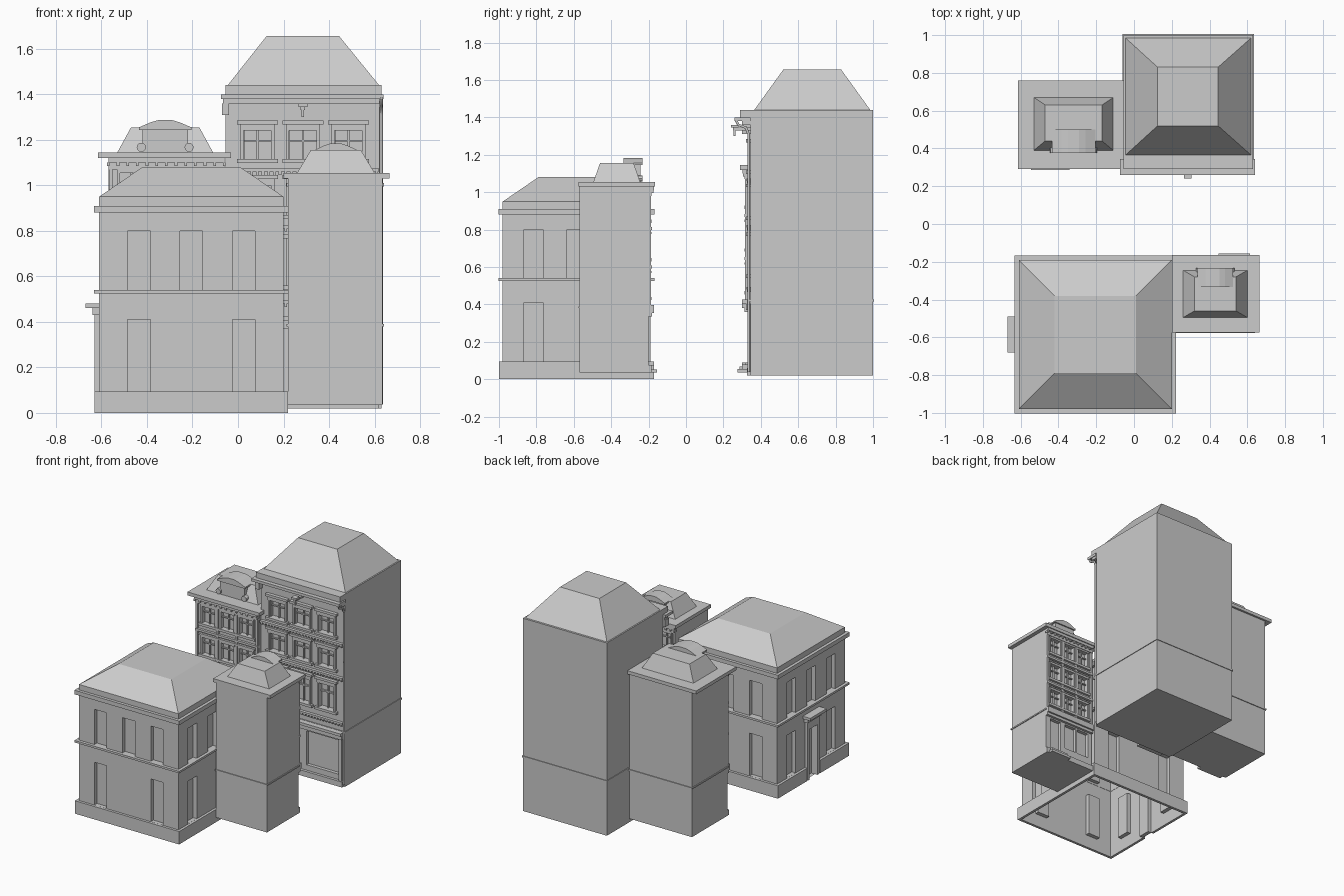
import bpy, bmesh, math
from mathutils import Vector

cube = bpy.data.objects.get("Cube")
if cube:
    bpy.data.objects.remove(cube, do_unlink=True)

stone = bpy.data.materials.new("pale_grey_stone")
stone.use_nodes = True
GREY = (0.6, 0.6, 0.6, 1)
stone.diffuse_color = GREY
stone.node_tree.nodes["Principled BSDF"].inputs["Base Color"].default_value = GREY


def finish(name, bm):
    me = bpy.data.meshes.new(name)
    bm.to_mesh(me)
    bm.free()
    ob = bpy.data.objects.new(name, me)
    bpy.context.collection.objects.link(ob)
    me.materials.append(stone)
    return ob


def solid(bm, lo, hi, z0, z1, bottom=True):
    """Frustum between two (x0, x1, y0, y1) rectangles."""
    rows = []
    for (x0, x1, y0, y1), z in ((lo, z0), (hi, z1)):
        rows.append([bm.verts.new((x, y, z)) for x, y in ((x0, y0), (x1, y0), (x1, y1), (x0, y1))])
    a, b = rows
    for i in range(4):
        j = (i + 1) % 4
        bm.faces.new((a[i], a[j], b[j], b[i]))
    bm.faces.new(b)
    if bottom:
        bm.faces.new(a[::-1])


def boxes(name, items):
    """Joined boxes, each (x0, x1, y0, y1, z0, z1)."""
    bm = bmesh.new()
    for b in items:
        r = (min(b[:2]), max(b[:2]), min(b[2:4]), max(b[2:4]))
        solid(bm, r, r, b[4], b[5])
    return finish(name, bm)


def frustum(name, lo, hi, z0, z1, bottom=True):
    bm = bmesh.new()
    solid(bm, lo, hi, z0, z1, bottom)
    return finish(name, bm)


def ring(r, t, z0, z1):
    """Four boxes of thickness t running round a rectangle."""
    x0, x1, y0, y1 = r
    return [(x0, x1, y0, y0 + t, z0, z1), (x0, x1, y1 - t, y1, z0, z1),
            (x0, x0 + t, y0 + t, y1 - t, z0, z1), (x1 - t, x1, y0 + t, y1 - t, z0, z1)]


def grow(r, d):
    return (r[0] - d, r[1] + d, r[2] - d, r[3] + d)


def shell(name, r, z0, z1, openings, depth, floor=True):
    """Four walls; openings[side] lists (u0, u1, z0, z1) recesses."""
    x0, x1, y0, y1 = r
    cx, cy = (x0 + x1) / 2, (y0 + y1) / 2
    bm = bmesh.new()
    for side in range(4):
        ang = side * math.pi / 2
        d = Vector((round(math.cos(ang)), round(math.sin(ang)), 0))
        n = Vector((d.y, -d.x, 0))
        half, out = ((x1 - x0) / 2, (y1 - y0) / 2)[::1 if side % 2 == 0 else -1]
        holes = openings.get(side, [])
        us = sorted({-half, half} | {v for h in holes for v in h[:2]})
        zs = sorted({z0, z1} | {v for h in holes for v in h[2:]})
        base = Vector((cx, cy, 0)) + n * out
        grid = [[bm.verts.new(base + d * u + Vector((0, 0, z))) for u in us] for z in zs]
        recess = {}
        for j in range(len(zs) - 1):
            for i in range(len(us) - 1):
                f = bm.faces.new((grid[j][i], grid[j][i + 1], grid[j + 1][i + 1], grid[j + 1][i]))
                u, z = (us[i] + us[i + 1]) / 2, (zs[j] + zs[j + 1]) / 2
                for k, h in enumerate(holes):
                    if h[0] < u < h[1] and h[2] < z < h[3]:
                        recess.setdefault(k, []).append(f)
        for group in recess.values():
            faces = bmesh.ops.dissolve_faces(bm, faces=group)["region"] if len(group) > 1 else group
            new = bmesh.ops.extrude_discrete_faces(bm, faces=faces)["faces"]
            bmesh.ops.translate(bm, vec=-n * depth, verts=[v for f in new for v in f.verts])
    if floor:
        bm.faces.new([bm.verts.new((x, y, z0)) for x, y in ((x0, y0), (x0, y1), (x1, y1), (x1, y0))])
    return finish(name, bm)


def facade(cx, fy, s):
    """Box maker in facade space: u across, v outwards; s=-1 faces backwards."""
    return lambda u0, u1, v0, v1, z0, z1: (cx + s * u0, cx + s * u1, fy - s * v0, fy - s * v1, z0, z1)


def window_trim(at, u, w, z0, z1, hood, v):
    """Jambs, sill, stepped hood and glazing bars of one window."""
    j = w * 0.25
    return [at(u - w - j, u - w, 0, v * .5, z0, z1), at(u + w, u + w + j, 0, v * .5, z0, z1),
            at(u - w - 2 * j, u + w + 2 * j, 0, v, z0 - .018, z0),
            at(u - w - j, u + w + j, 0, v * .7, z1, z1 + hood * .6),
            at(u - w - 2 * j, u + w + 2 * j, 0, v, z1 + hood * .6, z1 + hood),
            at(u - .004, u + .004, -.02, -.008, z0, z1),
            at(u - w, u + w, -.02, -.008, z0 + (z1 - z0) * .62, z0 + (z1 - z0) * .68)]


# Low detached house: hollow walls, open underneath
house = (-.61, .2, -.98, -.19)
upper = [(u - .05, u + .05, .54, .8) for u in (-.23, 0, .23)]
lower = [(u - .05, u + .05, .095, .41) for u in (-.23, .23)]
door = [(-.045, .045, 0, .37)]
shell("house_walls", house, 0, .95,
      {0: upper + lower, 1: upper + lower, 2: upper + lower, 3: upper + lower + door}, .03, False)
plinth = ring(grow(house, .02), .019, 0, .095)
px0, px1, py0, py1, pz0, pz1 = plinth.pop(2)
plinth += [(px0, px1, py0, -.66, pz0, pz1), (px0, px1, -.51, py1, pz0, pz1)]
boxes("house_plinth", plinth)
boxes("house_cornices", ring(grow(house, .022), .024, .525, .54) + ring(grow(house, .022), .024, .88, .91))
frustum("house_roof", house, (-.42, .01, -.79, -.38), .95, 1.08, False)
boxes("house_door_surround", [(-.63, -.61, -.655, -.63, 0, .43), (-.63, -.61, -.54, -.515, 0, .43),
                              (-.63, -.61, -.63, -.54, .37, .43), (-.64, -.61, -.665, -.505, .43, .46),
                              (-.67, -.61, -.68, -.49, .46, .48)])


# Narrow row houses with mansard roof and arched dormer
def row_house(tag, wall, slab, roof, roof_top, z0, band, top, rise, s):
    cx, half = (wall[0] + wall[1]) / 2, (wall[1] - wall[0]) / 2
    fy = wall[2] if s > 0 else wall[3]
    at, side = facade(cx, fy, s), 0 if s > 0 else 2
    h, w = (top - .05 - band) / 3, half * .2
    cols = [-half * .6, 0, half * .6]
    wins = [(u, band + h * (i + .27), band + h * (i + .82)) for u in cols for i in range(3)]
    shop = [(-half * .15, half * .85, z0 + .1, band - .06), (-half * .8, -half * .35, z0 + .04, band - .06)]
    shell(tag + "_walls", wall, z0, top, {side: [(u - w, u + w, a, b) for u, a, b in wins] + shop}, .025)
    trim = []
    for u, a, b in wins:
        trim += window_trim(at, u, w, a, b, h * .12, .016)
    boxes(tag + "_window_trim", trim)
    # Pilasters, string courses and shopfront
    bits = [at(u - .008, u + .008, 0, .014, band, top - .06) for u in (-half * .96, -half * .3, half * .3, half * .96)]
    bits += [at(-half, half, 0, .018, band + h * i, band + h * i + .016) for i in (1, 2, 3)]
    bits += [at(-half, half, 0, .03, band - .03, band + .012), at(-half, half, 0, .018, band - .05, band - .03),
             at(half * .3, half * .36, -.02, .0, z0 + .1, band - .06),
             at(-half, half, 0, .015, z0, z0 + .04),
             at(-half * .9, -half * .1, 0, .045, z0, z0 + .018), at(-half * .85, -half * .15, 0, .03, z0 + .018, z0 + .04)]
    boxes(tag + "_facade_mouldings", bits)
    boxes(tag + "_side_band", ring(grow(wall, .006), .008, band - .005, band + .005))
    boxes(tag + "_cornice", [slab + (top - .025, top), at(-half, half, 0, .028, top - .045, top - .025),
                             at(-half, half, 0, .016, top - .075, top - .045)]
          + [at(u - .006, u + .006, 0, .026, top - .06, top - .045) for u in (half * (i / 6 - 1) for i in range(13))])
    frustum(tag + "_mansard_roof", roof, roof_top, top, top + rise)
    # Dormer: arched profile pushed back into the roof, with side scrolls
    rx, k = (roof[0] + roof[1]) / 2, (roof[1] - roof[0]) / .42
    front = roof[2] if s > 0 else roof[3]
    bm = bmesh.new()
    for wide, v0, v1, low in ((.1, .002, -.11, 0), (.115, .014, -.11, rise * .9)):
        outline = [(-wide, low), (wide, low), (wide, rise * 1.0), (wide * .55, rise * 1.2), (wide * .25, rise * 1.29),
                   (-wide * .25, rise * 1.29), (-wide * .55, rise * 1.2), (-wide, rise * 1.0)]
        loops = [[bm.verts.new((rx + u * k, front - s * v * k, top + z)) for u, z in outline] for v in (v0, v1)]
        bm.faces.new(loops[0])
        bm.faces.new(loops[1][::-1])
        for i in range(8):
            j = (i + 1) % 8
            bm.faces.new((loops[0][j], loops[0][i], loops[1][i], loops[1][j]))
    bmesh.ops.recalc_face_normals(bm, faces=bm.faces)
    finish(tag + "_dormer", bm)
    for m in (-1, 1):
        bpy.ops.mesh.primitive_cylinder_add(vertices=12, radius=.02 * k, depth=.03 * k, rotation=(math.pi / 2, 0, 0),
                                            location=(rx + m * .105 * k, front, top + .022 * k))
        bpy.context.object.name = tag + "_dormer_scroll"
        bpy.context.object.data.materials.append(stone)
        bpy.ops.object.shade_smooth_by_angle()


row_house("rear_row_house", (-.57, -.06, .33, .745), (-.615, -.03, .29, .76), (-.53, -.11, .39, .67),
          (-.47, -.17, .44, .63), .05, .41, 1.145, .11, 1)
row_house("front_row_house", (.22, .635, -.57, -.2), (.2, .665, -.575, -.165), (.26, .6, -.495, -.245),
          (.32, .54, -.46, -.28), .035, .385, 1.055, .1, -1)

# Tall town house
tall = (-.055, .63, .345, 1)
T = facade(.285, .345, 1)
rows = ((1.115, 1.24), (.87, 1.0), (.56, .74))
wins = [(u, a, b) for u in (-.2, 0, .2) for a, b in rows]
shell("town_house_walls", tall, .02, 1.44,
      {0: [(u - .06, u + .06, a, b) for u, a, b in wins] + [(.03, .29, .1, .35), (-.27, -.1, .05, .35)]}, .025)
trim = []
for u, a, b in wins:
    trim += window_trim(T, u, .06, a, b, .045, .025)
boxes("town_house_window_trim", trim)
courses = [T(-.335, .335, 0, .022, z, z + .014) for z in (1.06, .81, .48)]
courses += [T(u - .006, u + .006, 0, .018, z - .014, z) for z in (1.06, .81, .48)
            for u in (i / 40 - .325 for i in range(27))]
courses += [T(-.34, .34, 0, .045, .405, .425), T(-.335, .335, 0, .025, .37, .405),
            T(-.335, .335, 0, .02, .02, .06), T(-.29, -.08, 0, .07, .035, .055), T(-.28, -.09, 0, .045, .055, .08)]
courses += [T(u - .012, u + .012, 0, .016, .06, .37) for u in (-.315, -.04, .315)]
boxes("town_house_mouldings", courses)
boxes("town_house_side_band", ring(grow(tall, .005), .008, .415, .427))
boxes("town_house_cornice", [(-.055, .63, .29, 1, 1.4, 1.44), (-.075, .64, .26, .345, 1.38, 1.4),
                             (-.065, .635, .3, .345, 1.36, 1.38), (-.07, -.04, .3, .345, 1.31, 1.36)])
frustum("town_house_roof", (-.045, .62, .365, .985), (.125, .445, .52, .83), 1.44, 1.655)

# Hanging bracket at the middle of the cornice
boxes("cornice_bracket", [(.265, .305, .24, .28, 1.345, 1.36), (.275, .295, .25, .345, 1.33, 1.345),
                          (.28, .29, .255, .265, 1.3, 1.33)])

# Downpipe on the front corner
cu = bpy.data.curves.new("downpipe", "CURVE")
cu.dimensions = "3D"
cu.bevel_depth, cu.bevel_resolution = .008, 1
path = [(.63, .335, .04), (.63, .335, 1.31), (.63, .32, 1.345), (.63, .28, 1.36), (.63, .265, 1.39)]
sp = cu.splines.new("POLY")
sp.points.add(len(path) - 1)
for p, co in zip(sp.points, path):
    p.co = (*co, 1)
cu.materials.append(stone)
bpy.context.collection.objects.link(bpy.data.objects.new("downpipe", cu))
